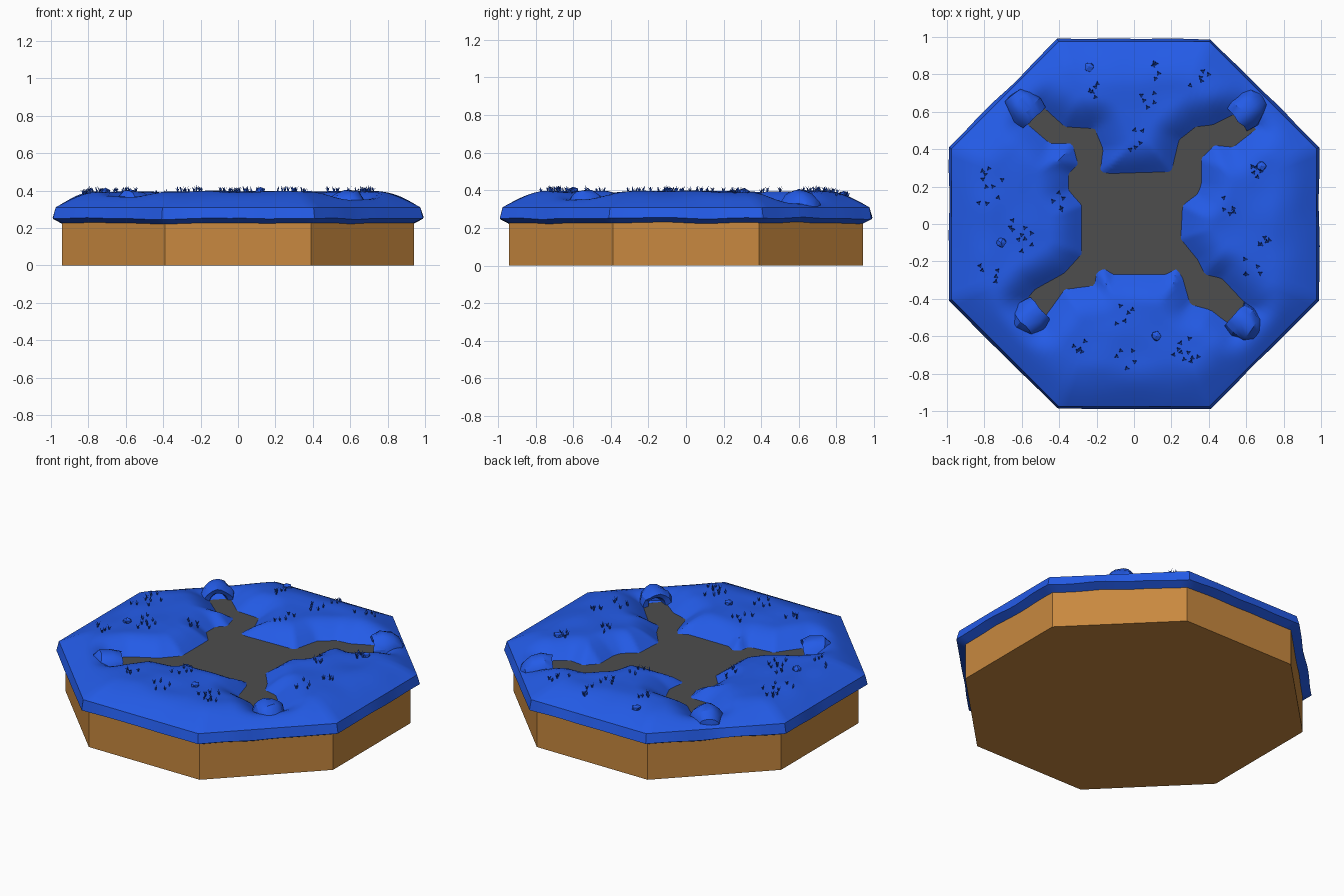
import bpy, bmesh, random
from math import sin, cos, pi, tau, radians, hypot, atan2
from mathutils import Vector, Matrix, noise

if "Cube" in bpy.data.objects:
    bpy.data.objects.remove(bpy.data.objects["Cube"])

random.seed(4)


def material(name, rgb):
    m = bpy.data.materials.new(name)
    m.diffuse_color = (*rgb, 1)
    m.use_nodes = True
    m.node_tree.nodes["Principled BSDF"].inputs["Base Color"].default_value = m.diffuse_color
    return m


BLUE = material("blue", (0.017, 0.105, 0.80))
BROWN = material("brown", (0.58, 0.25, 0.05))
GREY = material("dark_grey", (0.075, 0.075, 0.075))


def finish(bm, name, mat, smooth=None):
    me = bpy.data.meshes.new(name)
    bmesh.ops.recalc_face_normals(bm, faces=bm.faces)
    bm.to_mesh(me)
    bm.free()
    me.materials.append(mat)
    if smooth:
        me.shade_smooth()
        me.set_sharp_from_angle(angle=radians(smooth))
    ob = bpy.data.objects.new(name, me)
    bpy.context.collection.objects.link(ob)
    return ob


def oct_radius(a, apothem):
    return apothem / cos((a + pi / 8) % (pi / 4) - pi / 8)


# Outline of the sunken path: centre square with four arms
PATH = [(.20, .28), (.24, .45), (.33, .52), (.42, .53), (.60, .62), (.67, .52), (.53, .41), (.43, .42),
        (.36, .35), (.36, .21), (.34, .16), (.26, .10), (.25, -.08), (.34, -.19), (.38, -.27),
        (.47, -.29), (.63, -.46), (.54, -.56), (.41, -.46), (.30, -.43), (.26, -.29), (.23, -.24),
        (.17, -.27), (-.11, -.27), (-.16, -.24), (-.20, -.26), (-.21, -.33), (-.37, -.35),
        (-.50, -.53), (-.59, -.42), (-.53, -.35), (-.37, -.26), (-.28, -.16), (-.28, .10),
        (-.35, .18), (-.35, .27), (-.30, .32), (-.33, .43), (-.45, .43), (-.59, .55), (-.50, .64),
        (-.37, .52), (-.21, .51), (-.165, .40), (-.18, .28), (-.13, .27)]


def path_distance(x, y):
    best, inside = 9, False
    for (ax, ay), (bx, by) in zip(PATH, PATH[1:] + PATH[:1]):
        dx, dy = bx - ax, by - ay
        t = max(0, min(1, ((x - ax) * dx + (y - ay) * dy) / (dx * dx + dy * dy)))
        best = min(best, hypot(x - ax - t * dx, y - ay - t * dy))
        if (ay > y) != (by > y) and x < ax + (y - ay) / dy * dx:
            inside = not inside
    return -best if inside else best


FLOOR, TOP, EDGE = 0.31, 0.40, 0.975


def height(x, y):
    d = path_distance(x, y)
    if d < 0:
        return FLOOR + max(-0.05, d * 0.7)
    r, a = hypot(x, y), atan2(y, x)
    e = max(0, EDGE * (1 - r / oct_radius(a, EDGE)))
    rise = sin(min(1, d / 0.17) * pi / 2)
    slope = sin(min(1, e / 0.24) * pi / 2)
    bump = 0.010 * noise.noise(Vector((x * 5, y * 5, 2)))
    return FLOOR + (TOP - FLOOR + bump - 0.006) * rise * slope


def octagon(bm, apothem, z):
    return [bm.verts.new((oct_radius(a, apothem) * cos(a), oct_radius(a, apothem) * sin(a), z))
            for a in (pi / 8 + i * pi / 4 for i in range(8))]


# Wooden octagonal base
bm = bmesh.new()
lower, upper = octagon(bm, 0.94, 0), octagon(bm, 0.94, 0.295)
bm.faces.new(lower)
bm.faces.new(upper)
for i in range(8):
    j = (i + 1) % 8
    bm.faces.new((lower[i], lower[j], upper[j], upper[i]))
finish(bm, "base_block", BROWN)

# Flat path floor
bm = bmesh.new()
bm.faces.new(octagon(bm, 0.82, FLOOR))
finish(bm, "path_floor", GREY)

# Grass mounds as an octagonal polar sheet, with the overhanging lip
SPOKES, RINGS = 160, 40
bm = bmesh.new()
rings = []
for k in range(RINGS + 1):
    t = 0.2 + 0.8 * k / RINGS
    ring = []
    for i in range(SPOKES):
        a = tau * i / SPOKES
        r = t * oct_radius(a, EDGE)
        x, y = r * cos(a), r * sin(a)
        ring.append(bm.verts.new((x, y, height(x, y))))
    rings.append(ring)
for apothem, z, wob in ((0.99, 0.252, 0.012), (0.938, 0.226, 0.014)):
    ring = []
    for i in range(SPOKES):
        a = tau * i / SPOKES
        n = noise.noise(Vector((cos(a) * 4, sin(a) * 4, 0)))
        r = oct_radius(a, apothem + 0.008 * n)
        ring.append(bm.verts.new((r * cos(a), r * sin(a), z + wob * n)))
    rings.append(ring)
for r0, r1 in zip(rings, rings[1:]):
    for i in range(SPOKES):
        j = (i + 1) % SPOKES
        quad = (r0[i], r0[j], r1[j], r1[i])
        if max(v.co.z for v in quad) > FLOOR - 0.03:
            bm.faces.new(quad)
        elif r1 in rings[-2:]:
            bm.faces.new(quad)
bmesh.ops.delete(bm, geom=[v for v in bm.verts if not v.link_faces], context='VERTS')
finish(bm, "grass_mounds", BLUE, 35)


# Rocky hoods over the outer ends of the four path arms
def rock_hood(name, cx, cy, seed):
    a = atan2(cy, cx)
    profile = [(-.02, .035, .03), (-.075, .055, .06), (-.085, .085, .085), (-.03, .098, .105),
               (.035, .085, .095), (.08, .055, .06), (.095, .015, .01)]
    bm, rows, n = bmesh.new(), [], 9
    for u, w, h in profile:
        row = []
        for i in range(n + 1):
            b = pi * i / n
            p = Vector((u, w * cos(b), h * sin(b)))
            p += 0.014 * noise.noise_vector(p * 16 + Vector((seed * 7, 0, 0)))
            row.append(bm.verts.new(p))
        rows.append(row)
    for r0, r1 in zip(rows, rows[1:]):
        for i in range(n):
            bm.faces.new((r0[i], r0[i + 1], r1[i + 1], r1[i]))
    bm.faces.new(rows[0])
    bm.transform(Matrix.Translation((cx, cy, 0.30)) @ Matrix.Rotation(a, 4, 'Z'))
    finish(bm, name, BLUE, 30)


for s, (x, y) in enumerate([(.61, .62), (-.59, .63), (-.565, -.51), (.60, -.54)]):
    rock_hood(f"rock_hood_{s + 1}", x, y, s + 1)

# Pebbles
for s, (x, y) in enumerate([(-.24, .84), (-.71, -.10), (.12, -.60), (.68, .31)]):
    bm = bmesh.new()
    bmesh.ops.create_icosphere(bm, subdivisions=1, radius=0.03)
    for v in bm.verts:
        v.co *= random.uniform(0.8, 1.1)
        v.co.z *= 0.7
    bm.transform(Matrix.Translation((x, y, height(x, y) + 0.005)))
    finish(bm, f"pebble_{s + 1}", BLUE)

# Grass tufts: clusters of tiny leaning blades
CLUSTERS = [(-.76, .27), (-.78, .15), (-.62, -.02), (-.60, -.10), (-.43, .12), (-.77, -.26), (.66, .27),
            (.50, .10), (.69, -.12), (.64, -.24), (-.05, -.48), (.25, -.66), (-.05, -.72), (-.30, -.64),
            (.08, .66), (.15, .81), (.35, .78), (.02, .45), (-.20, .70), (.30, -.72)]
bm = bmesh.new()
for cx, cy in CLUSTERS:
    for _ in range(5):
        x, y = cx + random.uniform(-.055, .055), cy + random.uniform(-.055, .055)
        z = height(x, y) - 0.004
        spin = random.uniform(0, tau)
        for b in range(3):
            a = spin + b * tau / 3
            out, side = Vector((cos(a), sin(a), 0)), Vector((-sin(a), cos(a), 0)) * 0.004
            foot = Vector((x, y, z))
            mid = foot + out * 0.005 + Vector((0, 0, 0.016))
            tip = foot + out * 0.014 + Vector((0, 0, random.uniform(0.022, 0.036)))
            p = [bm.verts.new(q) for q in (foot - side, foot + side, mid + side, tip, mid - side)]
            bm.faces.new(p)
finish(bm, "grass_tufts", BLUE)
